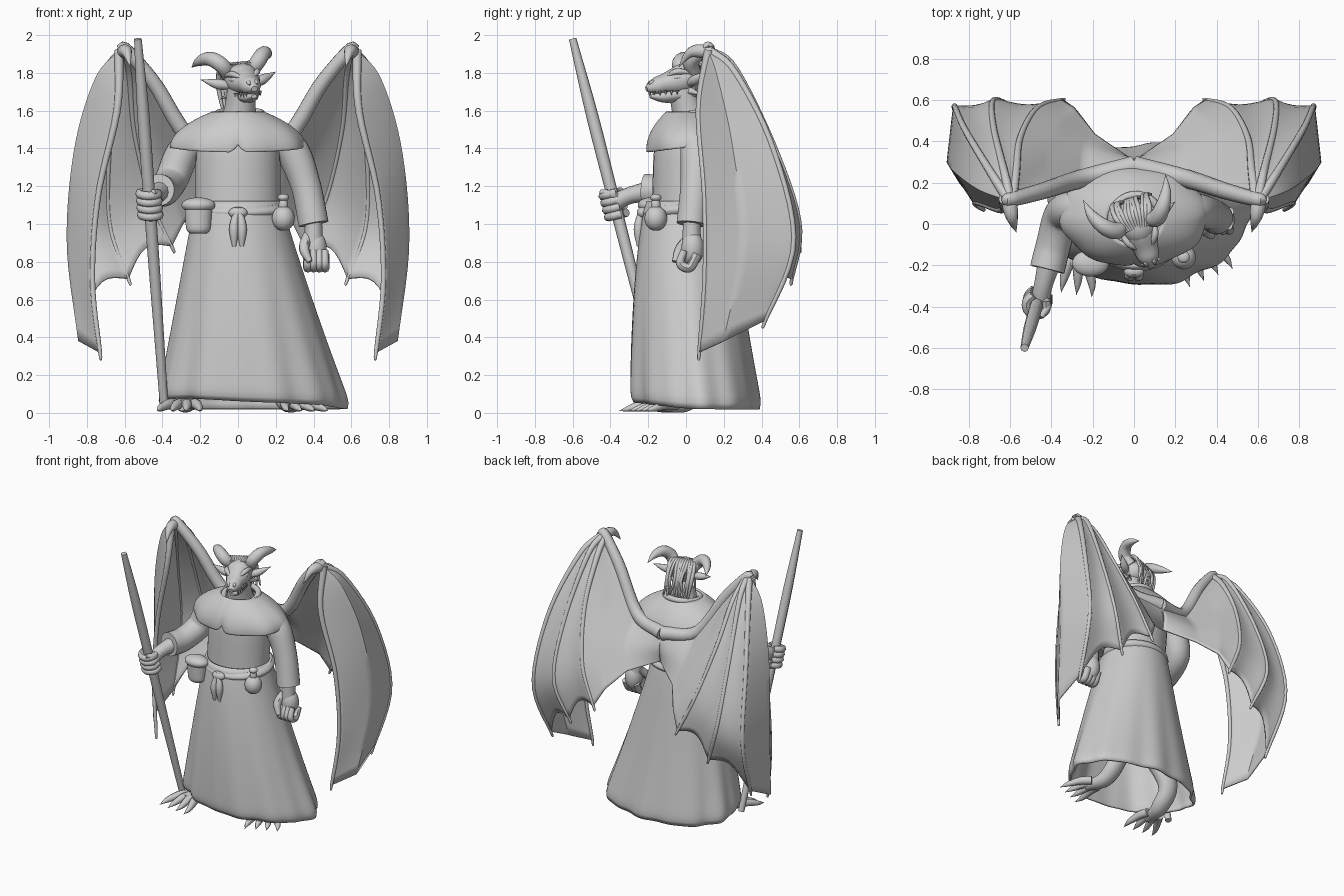
import bpy, bmesh, random
from math import sin, cos, pi, radians
from mathutils import Vector, Matrix

random.seed(4)
if "Cube" in bpy.data.objects:
    bpy.data.objects.remove(bpy.data.objects["Cube"])

colour = (.6, .6, .6, 1)
grey = bpy.data.materials.new("stone grey")
grey.use_nodes = True
grey.diffuse_color = colour
grey.node_tree.nodes["Principled BSDF"].inputs["Base Color"].default_value = colour
parts = []


def curve(points, u):
    """Point at fraction u of a Catmull-Rom spline."""
    p = [Vector(q) for q in points]
    p = [2 * p[0] - p[1]] + p + [2 * p[-1] - p[-2]]
    u *= len(points) - 1
    k = min(int(u), len(points) - 2)
    t = u - k
    a, b, c, d = p[k:k + 4]
    return b + t / 2 * (c - a + t * (2 * a - 5 * b + 4 * c - d + t * (3 * b - a - 3 * c + d)))


def surface(name, rows, closed=True, caps=True, thick=0, mirror=False, matrix=None):
    """Skin a grid of points."""
    bm = bmesh.new()
    grid = [[bm.verts.new(point) for point in row] for row in rows]
    count = len(grid[0])
    for lower, upper in zip(grid, grid[1:]):
        for j in range(count if closed else count - 1):
            k = (j + 1) % count
            bm.faces.new((lower[j], lower[k], upper[k], upper[j]))
    if closed and caps:
        bm.faces.new(grid[0])
        bm.faces.new(grid[-1])
    bmesh.ops.recalc_face_normals(bm, faces=bm.faces)
    if matrix:
        bm.transform(matrix)
    mesh = bpy.data.meshes.new(name)
    bm.to_mesh(mesh)
    bm.free()
    mesh.materials.append(grey)
    part = bpy.data.objects.new(name, mesh)
    bpy.context.collection.objects.link(part)
    if thick:
        solid = part.modifiers.new("thickness", 'SOLIDIFY')
        solid.thickness, solid.offset = thick, 0
    if mirror:
        part.modifiers.new("other side", 'MIRROR')
    parts.append(part)


def tube(name, points, radii, steps=20, sides=12, wide=1, **options):
    """Limb along a path, its radius following its own spline."""
    path = [curve(points, i / (steps - 1)) for i in range(steps)]
    rows, across = [], None
    for i, centre in enumerate(path):
        along = (path[min(i + 1, steps - 1)] - path[max(i - 1, 0)]).normalized()
        if across is None:
            across = along.cross(Vector((0, 0, 1)) if abs(along.z) < .8 else Vector((0, 1, 0)))
        across = (across - along * across.dot(along)).normalized()
        up = along.cross(across)
        r = max(curve([(r, 0) for r in radii], i / (steps - 1)).x, .001)
        angles = [2 * pi * j / sides for j in range(sides)]
        rows.append([centre + r * (wide * cos(a) * across + sin(a) * up) for a in angles])
    surface(name, rows, **options)


def loft(name, low, high, shape, steps=20, sides=32, **options):
    """Upright body; shape(t, angle) gives centre x, y, radius x, y and lift."""
    rows = []
    for i in range(steps):
        t, row = i / (steps - 1), []
        for j in range(sides):
            a = 2 * pi * j / sides
            x, y, rx, ry, lift = shape(t, a)
            row.append((x + rx * cos(a), y + ry * sin(a), low + (high - low) * t + lift))
        rows.append(row)
    surface(name, rows, **options)


def ball(name, x, y, z, rx, ry, rz, matrix=None):
    def shape(t, a):
        around = sin(pi * (.02 + .96 * t))
        return x, y, rx * around, ry * around, rz * (1 - 2 * t - cos(pi * t))
    loft(name, z - rz, z + rz, shape, steps=14, sides=24, matrix=matrix)


# Robe: folded skirt, torso, belt and shoulder mantle
def skirt(t, a):
    low = 1 - t
    fold = 1 + low ** 1.5 * (.02 * sin(9 * a + 1) + .015 * sin(14 * a) + .08 * max(0, cos(a - .3)) ** 6)
    fold -= .05 * low ** 40
    lift = low ** 6 * (.06 * max(0, cos(a + 2.4)) ** 2 + .03 * max(0, cos(a + 1)) ** 4)
    return .06 * low, .05 * low * low, (.22 + .27 * low) * fold, (.2 + .14 * low ** .7) * fold, lift


def torso(t, a):
    shoulder = 1 - t ** 8 / 2
    return 0, .04 * t, .225 * shoulder, (.18 + .03 * t) * shoulder, 0


def mantle(t, a):
    low, dome = 1 - t, 1 - t * t
    notch = max(0, 1 - abs(a - 1.5 * pi) / .1)
    ripple = 1 - .06 * notch + low * .02 * sin(8 * a)
    lift = low * (.04 * notch - .03 * abs(sin(a)))
    return 0, .04 - .02 * t, (.13 + .22 * dome) * ripple, (.12 + .12 * dome) * ripple, lift


def belt(t, a):
    return .01, 0, .23 + .02 * sin(pi * t), .21 + .02 * sin(pi * t), .02 * sin(a)


loft("robe_skirt", .02, 1.12, skirt, steps=36, sides=96, caps=False, thick=.015)
loft("robe_torso", 1.05, 1.56, torso)
loft("shoulder_mantle", 1.41, 1.59, mantle, sides=96, caps=False, thick=.015)
loft("belt", 1.05, 1.11, belt, sides=64)
turns = [i * pi / 8 for i in range(17)]
tube("collar_roll", [(.01 + .12 * cos(a), .02 + .12 * sin(a), 1.58 + .02 * sin(a)) for a in turns], (.02, .02), steps=40)
ball("belt_knot", 0, -.23, 1.06, .05, .03, .03)
for x in (-.02, .02):
    tube("belt_end", [(0, -.23, 1.08), (x, -.25, 1), (x, -.25, .88)], (.02, .02, .025, .01))


# Things hung from the belt
def pouch(t, a):
    size = (.85 + .15 * t) * (1 - (2 * t - 1) ** 8 / 3)
    return -.21, -.19, .075 * size, .055 * size, 0


loft("pouch", .95, 1.12, pouch)
ball("pouch_flap", -.21, -.19, 1.1, .09, .065, .04)
ball("flask", .24, -.16, 1.03, .06, .06, .065)
ball("flask_neck", .24, -.16, 1.1, .025, .025, .04)
ball("flask_stopper", .24, -.16, 1.14, .03, .03, .02)

# Arms and sleeves
tube("right_sleeve", [(-.2, .06, 1.46), (-.29, .07, 1.38), (-.35, .04, 1.24), (-.39, -.1, 1.18), (-.42, -.22, 1.18)],
     (.08, .09, .085, .085), sides=20)
tube("right_forearm", [(-.4, -.15, 1.18), (-.44, -.3, 1.15), (-.46, -.4, 1.1)], (.06, .045, .05))
tube("left_sleeve", [(.2, .05, 1.46), (.29, .06, 1.38), (.36, .05, 1.2), (.4, .03, 1)], (.08, .09, .08, .08), sides=20)
tube("left_wrist", [(.4, .03, 1.02), (.4, .03, .9)], (.045, .05))
ball("left_palm", .41, .035, .87, .06, .06, .09)
for i in range(4):
    x = .37 + .03 * i
    tube("left_finger", [(x, .06, .84), (x, .02, .77), (x, -.03, .79), (x, -.01, .86)], (.025, .025, .018), sides=8)
tube("left_thumb", [(.37, .03, .94), (.35, -.03, .87), (.38, -.06, .8)], (.028, .028, .015), sides=8)

# Staff with the gripping fingers
foot, tip = Vector((-.39, -.1, .02)), Vector((-.53, -.6, 1.98))
tube("staff", [foot, tip], (.022, .026, .03, .032, .032, .02), sides=8)
for i in range(4):
    grip = foot.lerp(tip, .525 + .019 * i)
    bends = [.4 - .95 * k for k in range(6)]
    tube("right_finger", [grip + Vector((cos(a), sin(a), sin(a) / 4)) * .05 for a in bends], (.023, .023), sides=8)
tube("right_thumb", [(-.44, -.36, 1.14), (-.42, -.4, 1.16), (-.45, -.45, 1.17)], (.025, .015), sides=8)

# Feet with splayed, clawed toes
for label, x, y, turn in (("right", -.28, -.1, -.15), ("left", .28, -.04, .4)):
    place = Matrix.Translation((x, y, 0)) @ Matrix.Rotation(turn, 4, 'Z')
    tube(label + "_leg", [(-x / 2, .12, .5), (0, .15, .2), (0, .05, .06), (0, -.1, .04)], (.09, .06, .05, .03),
         wide=1.2, matrix=place)
    for i in range(4):
        s = (i - 1.5) * .05
        tube(label + "_toe", [(s * .6, -.03, .045), (s, -.1, .045), (s * 1.4, -.18, .025), (s * 1.5, -.24, .01)],
             (.03, .028, .018, 0), sides=8, matrix=place)

# Horned reptile head, turned and tilted
head = Matrix.Translation((.02, 0, 1.74)) @ Matrix.Rotation(.3, 4, 'Z') @ Matrix.Rotation(-.1, 4, 'Y')
tube("neck", [(0, .04, 1.5), (.01, .01, 1.6), (.02, -.02, 1.72)], (.11, .085, .075))
ball("skull", 0, 0, .03, .09, .1, .08, matrix=head)
tube("snout", [(0, .02, .03), (0, -.12, 0), (0, -.22, -.025)], (.08, .075, .055, .045, .015), wide=1.15, matrix=head)
tube("jaw", [(0, .03, -.04), (0, -.1, -.065), (0, -.2, -.065)], (.05, .037, .03, .01), wide=1.5, matrix=head)


def pair(name, points, radii, **options):
    for side in (-1, 1):
        tube(name, [(side * x, y, z) for x, y, z in points], radii, matrix=head, **options)


pair("horn", [(.06, .03, .05), (.1, 0, .11), (.15, .04, .15), (.19, .11, .14), (.21, .19, .11)], (.036, .042, .038, .025, 0))
pair("ear", [(.07, 0, 0), (.13, .02, .015), (.21, .05, .045)], (.022, .027, 0), sides=8)
pair("brow", [(.03, -.12, .035), (.07, -.07, .06), (.09, .02, .05)], (.008, .017, .006), sides=8)
pair("eye", [(.05, -.1, .03), (.08, -.05, .03)], (.005, .014, .005), sides=8)
pair("nostril", [(.02, -.17, .02), (.02, -.21, 0)], (.004, .012, .005), sides=8)
pair("cheek_spike", [(.06, 0, -.04), (.11, .06, -.07)], (.02, 0), sides=8)
for k in range(5):
    x, y = .04 + .006 * k, .03 * k - .19
    pair("tooth", [(x, y, -.04), (x, y, -.065)], (.009, 0), steps=4, sides=6)
for i in range(11):
    x = (i - 5) * .017
    sway = random.uniform(-.015, .015)
    tube("hair_lock", [(x * .6, -.02, .1), (x, .06, .1), (x + sway, .12, 0), (x - sway, .12, random.uniform(-.18, -.1))],
         (.01, .014, .013, .005), sides=8, matrix=head)

# Wings: spars hang from the arm, with a scalloped membrane between them
arm = [(0, .28, 1.4), (.25, .22, 1.45), (.44, .16, 1.74), (.59, .12, 1.92)]
wrist = Vector(arm[-1])
spars = [
    [arm[0], (0, .31, 1.3), (0, .3, 1.2)],
    [arm[1], (.24, .36, 1.28), (.19, .43, 1.12)],
    [arm[2], (.4, .42, 1.36), (.29, .56, 1)],
    [wrist, (.57, .26, 1.78), (.55, .42, 1.5), (.47, .56, 1.15), (.35, .6, .88)],
    [wrist, (.63, .26, 1.82), (.68, .47, 1.4), (.68, .6, 1), (.58, .56, .71)],
    [wrist, (.7, .26, 1.8), (.82, .46, 1.4), (.87, .57, .9), (.83, .42, .49)],
    [wrist, (.75, .17, 1.77), (.86, .25, 1.4), (.9, .3, .9), (.84, .2, .38)],
    [wrist, (.64, .07, 1.6), (.74, .1, 1.15), (.77, .1, .7), (.73, .07, .32)],
]
for k, spar in enumerate(spars[3:]):
    spar[0] = wrist + Vector((.01 * k, 0, 0))
STEPS, BETWEEN = 28, 8
columns = []
for k, (inner, outer) in enumerate(zip(spars, spars[1:])):
    for j in range(BETWEEN):
        t = j / BETWEEN
        bow = sin(pi * t) if k in (3, 4) else 0
        heights = [i / (STEPS - 1) * (1 - .07 * bow) for i in range(STEPS)]
        columns.append([curve(inner, u).lerp(curve(outer, u), t) - Vector((.01, .02, 0)) * bow * u for u in heights])
columns.append([curve(spars[-1], i / (STEPS - 1)) for i in range(STEPS)])
surface("wing_membrane", columns, closed=False, thick=.014, mirror=True)
for spar in spars[3:6] + spars[-1:]:
    end = Vector(spar[-1])
    claw = end + (end - Vector(spar[-2])).normalized() * .04
    tube("wing_finger", spar + [claw], (.025, .018, .014, .012, 0), steps=30, mirror=True)
tube("wing_arm", arm + [wrist + Vector((.03, 0, 0))], (.05, .04, .03), mirror=True)
tube("wing_thumb_claw", [(.61, .14, 1.91), (.59, .03, 1.91), (.57, -.04, 1.83)], (.035, .035, .02, 0), mirror=True)

# Smooth shading with crisp creases
bpy.ops.object.select_all(action='DESELECT')
for part in parts:
    part.select_set(True)
bpy.context.view_layer.objects.active = parts[0]
bpy.ops.object.shade_smooth_by_angle(angle=radians(45))
